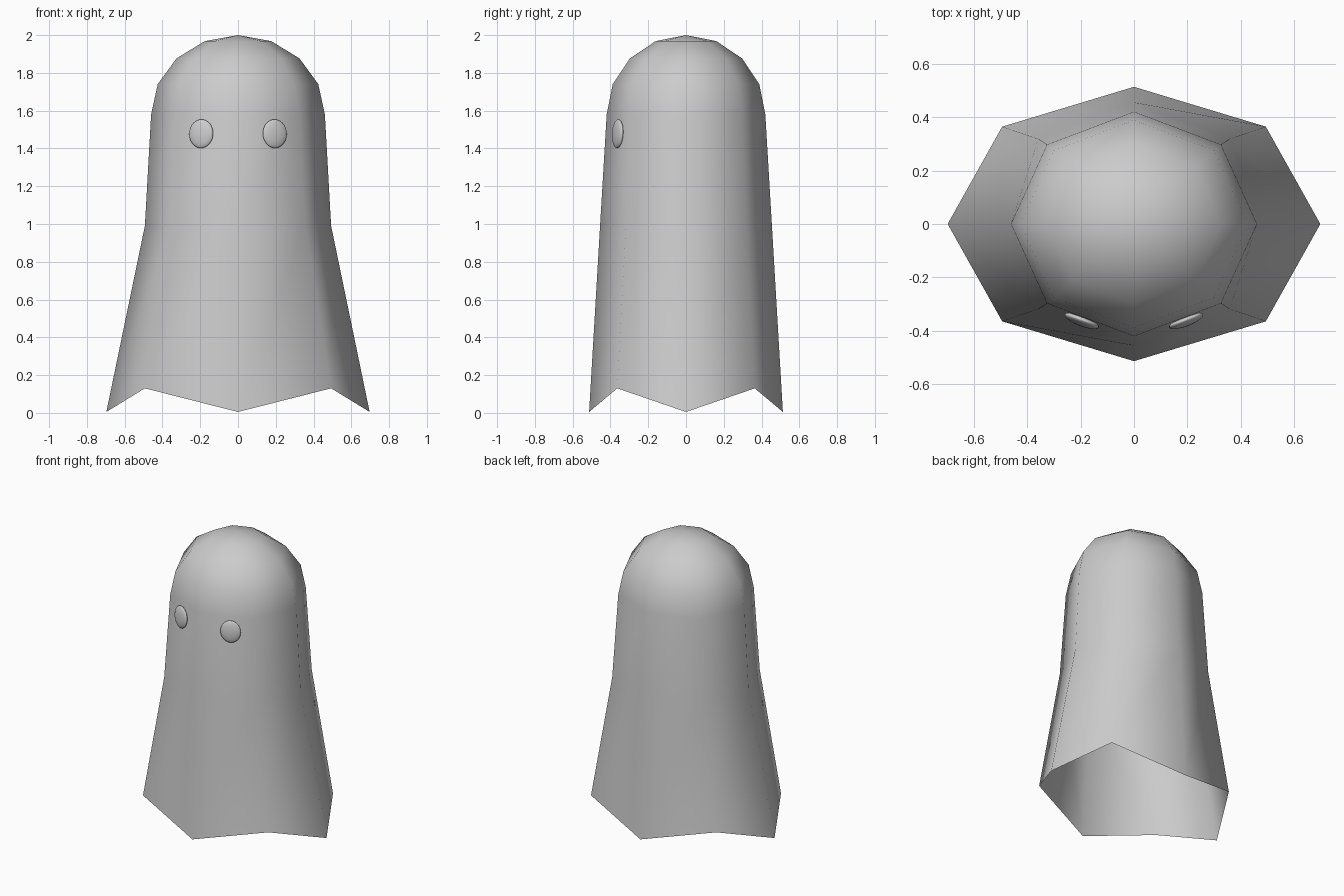
import bpy, bmesh, math

if "Cube" in bpy.data.objects:
    bpy.data.objects.remove(bpy.data.objects["Cube"], do_unlink=True)

grey = bpy.data.materials.new("soft_grey")
grey.use_nodes = True
COLOR = (0.6, 0.6, 0.6, 1.0)
grey.diffuse_color = COLOR
grey.node_tree.nodes["Principled BSDF"].inputs["Base Color"].default_value = COLOR

SIDES = 8


def finish(bm, name):
    """Turn a bmesh into a smooth shaded grey object."""
    for f in bm.faces:
        f.smooth = True
    mesh = bpy.data.meshes.new(name)
    bm.to_mesh(mesh)
    bm.free()
    mesh.materials.append(grey)
    obj = bpy.data.objects.new(name, mesh)
    bpy.context.collection.objects.link(obj)
    return obj


def octagon(bm, rx, ry, corner, z, corner_z):
    """Ring of eight points; the four diagonal corners have their own place and height."""
    ring = []
    for k in range(SIDES):
        a = k * math.tau / SIDES
        if k % 2:
            x = math.copysign(corner[0], math.cos(a))
            y = math.copysign(corner[1], math.sin(a))
            ring.append(bm.verts.new((x, y, corner_z)))
        else:
            ring.append(bm.verts.new((rx * math.cos(a), ry * math.sin(a), z)))
    return ring


# Sheet: jagged open hem, waist, then a half-ellipsoid head
bm = bmesh.new()
rings = [octagon(bm, 0.697, 0.513, (0.493, 0.364), 0.005, 0.13),
         octagon(bm, 0.493, 0.455, (0.358, 0.318), 0.99, 0.99)]
for i in range(4):
    t = math.radians(22.5 * i)
    rx, ry = 0.46 * math.cos(t), 0.42 * math.cos(t)
    z = 1.58 + 0.42 * math.sin(t)
    rings.append(octagon(bm, rx, ry, (rx * 0.7071, ry * 0.7071), z, z))

for i, (low, high) in enumerate(zip(rings, rings[1:])):
    for k in range(SIDES):
        n = (k + 1) % SIDES
        if i == 0:  # twisted skirt panels are split into two triangles
            bm.faces.new((low[k], low[n], high[n]))
            bm.faces.new((low[k], high[n], high[k]))
        else:
            bm.faces.new((low[k], low[n], high[n], high[k]))
crown = bm.verts.new((0, 0, 2.0))
for k in range(SIDES):
    bm.faces.new((rings[-1][k], rings[-1][(k + 1) % SIDES], crown))
finish(bm, "sheet_body")

# Eyes: flattened ovals lying along the two front panels
for side, name in ((1, "left_eye"), (-1, "right_eye")):
    bm = bmesh.new()
    bmesh.ops.create_uvsphere(bm, u_segments=24, v_segments=16, radius=1.0)
    eye = finish(bm, name)
    eye.scale = (0.068, 0.020, 0.076)
    eye.rotation_euler = (math.radians(-3), 0, side * math.radians(21))
    eye.location = (side * 0.195, -0.362, 1.478)
